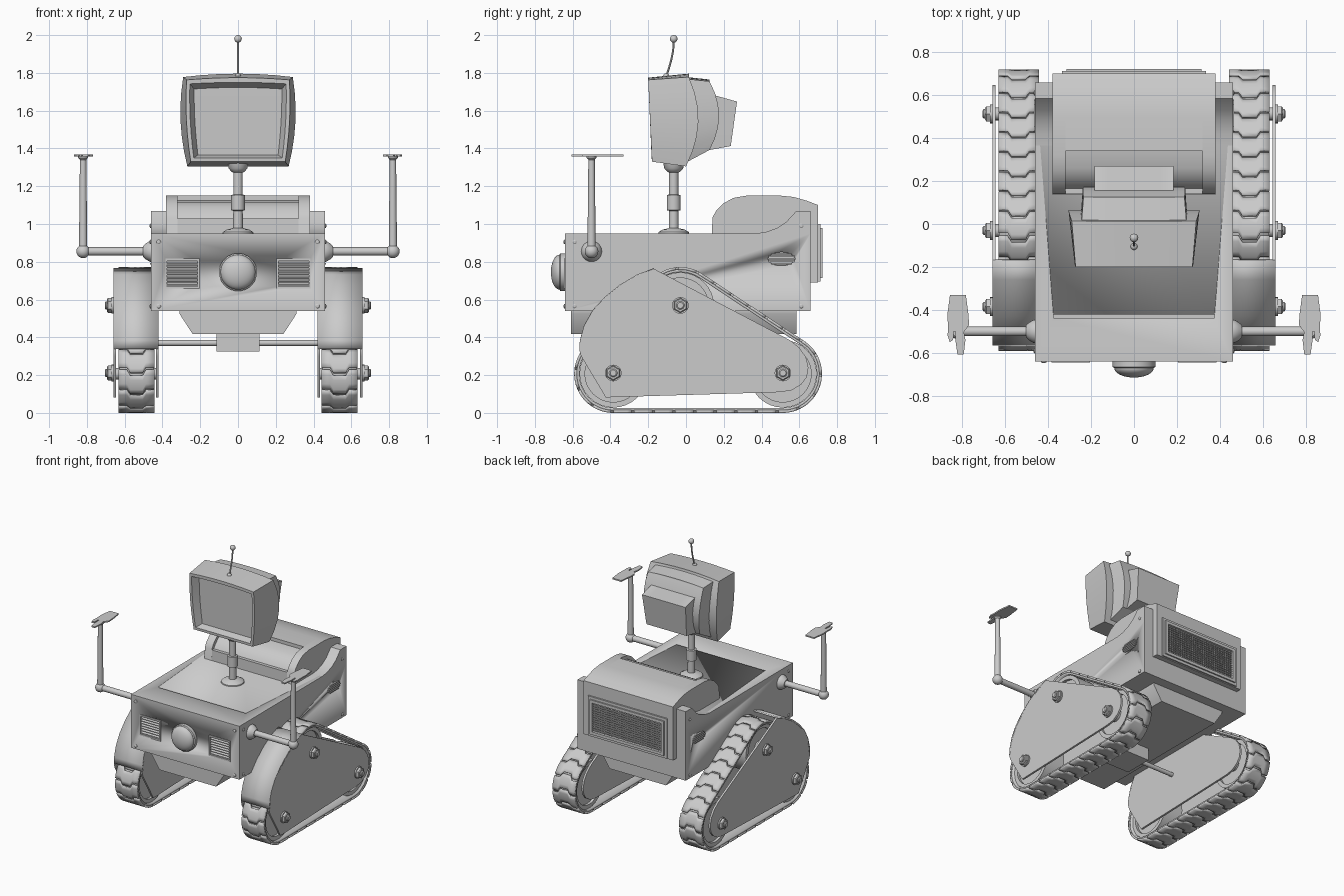
import bpy, bmesh
from math import sin, cos, pi, atan2, sqrt
from mathutils import Vector

if "Cube" in bpy.data.objects:
    bpy.data.objects.remove(bpy.data.objects["Cube"])


# ---------- helpers ----------
def finish(name, bm, mirror=False, thick=0, angle=0.6, recalc=True):
    if recalc:
        bmesh.ops.recalc_face_normals(bm, faces=bm.faces)
    me = bpy.data.meshes.new(name)
    bm.to_mesh(me)
    bm.free()
    ob = bpy.data.objects.new(name, me)
    bpy.context.collection.objects.link(ob)
    bpy.ops.object.select_all(action='DESELECT')
    ob.select_set(True)
    bpy.context.view_layer.objects.active = ob
    bpy.ops.object.shade_smooth_by_angle(angle=angle)
    if thick:
        m = ob.modifiers.new("thickness", 'SOLIDIFY')
        m.thickness, m.offset = thick, -1
    if mirror:
        ob.modifiers.new("mirror", 'MIRROR').use_mirror_merge = False
    return ob


def prism(bm, pts, lo, hi, axis='x'):
    put = {'x': lambda a, b, h: (h, a, b), 'y': lambda a, b, h: (a, h, b),
           'z': lambda a, b, h: (a, b, h)}[axis]
    A, B = ([bm.verts.new(put(a, b, h)) for a, b in pts] for h in (lo, hi))
    bm.faces.new(A)
    bm.faces.new(B[::-1])
    for i in range(len(pts)):
        j = (i + 1) % len(pts)
        bm.faces.new((A[i], B[i], B[j], A[j]))


def box(bm, x0, x1, y0, y1, z0, z1):
    prism(bm, [(x0, y0), (x1, y0), (x1, y1), (x0, y1)], z0, z1, 'z')


def lathe(bm, prof, at, axis=(0, 0, 1), n=24):
    rot = Vector((0, 0, 1)).rotation_difference(Vector(axis))
    rows = [[bm.verts.new(Vector(at) + rot @ Vector((r * cos(2 * pi * i / n), r * sin(2 * pi * i / n), h)))
             for i in range(n)] for r, h in prof]
    for a, b in zip(rows, rows[1:]):
        for i in range(n):
            j = (i + 1) % n
            bm.faces.new((a[i], a[j], b[j], b[i]))
    bmesh.ops.remove_doubles(bm, verts=[v for r in rows for v in r], dist=1e-5)


def rod(bm, r, h, at, axis=(0, 0, 1), n=16):
    lathe(bm, [(0, 0), (r, 0), (r, h), (0, h)], at, axis, n)


def arc(r, h, a0=0.0, a1=pi, c=0.0, n=10):
    return [(r * sin(a0 + (a1 - a0) * i / n), c - h * cos(a0 + (a1 - a0) * i / n)) for i in range(n + 1)]


def sheet(bm, rows):
    V = [[bm.verts.new(p) for p in r] for r in rows]
    for a, b in zip(V, V[1:]):
        for i in range(len(a) - 1):
            bm.faces.new((a[i], b[i], b[i + 1], a[i + 1]))


# ---------- body with recesses for vents and top slot ----------
oval = [(0.505 + 0.07 * cos(2 * pi * i / 24), 0.815 + 0.036 * sin(2 * pi * i / 24)) for i in range(24)]
bm = bmesh.new()
box(bm, -0.46, 0.46, -0.64, 0.66, 0.54, 0.95)
body = finish("body", bm)
bm = bmesh.new()
for s in (-1, 1):
    box(bm, s * 0.295 - 0.08, s * 0.295 + 0.08, -0.7, -0.615, 0.67, 0.805)
    prism(bm, oval, s * 0.44, s * 0.5)
box(bm, -0.375, 0.375, -0.438, -0.422, 0.92, 1.0)
cutter = finish("cutter", bm)
cutter.hide_render = True
mod = body.modifiers.new("recess", 'BOOLEAN')
mod.operation, mod.object, mod.solver = 'DIFFERENCE', cutter, 'EXACT'
bpy.context.view_layer.objects.active = body
bpy.ops.object.modifier_apply(modifier=mod.name)
bpy.data.objects.remove(cutter)

# rear side fins
bm = bmesh.new()
prism(bm, [(0.35, 0.948), (0.42, 0.957), (0.48, 0.978), (0.53, 1.01), (0.585, 1.07), (0.66, 1.07), (0.66, 0.948)],
      0.38, 0.46)
finish("rear_fin", bm, True)

# front and side vents
bm = bmesh.new()
for x0, x1, z0, z1 in ((0.205, 0.385, 0.805, 0.817), (0.205, 0.385, 0.658, 0.67),
                       (0.205, 0.215, 0.67, 0.805), (0.375, 0.385, 0.67, 0.805)):
    box(bm, x0, x1, -0.645, -0.63, z0, z1)
for i in range(7):
    z = 0.675 + i * 0.0185
    prism(bm, [(-0.642, z), (-0.642, z + 0.004), (-0.617, z + 0.014), (-0.617, z + 0.01)], 0.21, 0.38)
finish("front_vent", bm, True)
bm = bmesh.new()
for i in range(5):
    z = -0.026 + i * 0.013
    w = 0.07 * sqrt(1 - (z / 0.036) ** 2) + 0.004
    box(bm, 0.44, 0.466, 0.505 - w, 0.505 + w, 0.811 + z, 0.819 + z)
finish("side_vent", bm, True)

# corner screws
bm = bmesh.new()
screw = [(0.012, 0), (0.012, 0.004), (0.006, 0.008), (0, 0.008)]
for z in (0.565, 0.905):
    lathe(bm, screw, (0.42, -0.64, z), (0, -1, 0), 12)
for y, z in ((-0.59, 0.565), (-0.59, 0.905), (0.61, 0.565), (0.61, 0.99)):
    lathe(bm, screw, (0.46, y, z), (1, 0, 0), 12)
finish("screws", bm, True)

# front lamp
bm = bmesh.new()
lathe(bm, [(0, 0), (0.1, 0), (0.1, 0.03), (0.093, 0.035)] + arc(0.092, 0.045, pi / 2, pi, 0.035),
      (0, -0.635, 0.745), (0, -1, 0), 36)
finish("front_lamp", bm)

# belly, axle block, cross axle
bm = bmesh.new()
prism(bm, [(-0.31, 0.545), (0.31, 0.545), (0.31, 0.525), (0.24, 0.417), (-0.24, 0.417), (-0.31, 0.525)],
      -0.61, 0.585, 'y')
finish("belly", bm)
bm = bmesh.new()
box(bm, -0.115, 0.115, -0.2, 0.02, 0.325, 0.42)
rod(bm, 0.016, 0.86, (-0.43, -0.09, 0.37), (1, 0, 0))
finish("cross_axle", bm)

# rear hood: full ends, recessed middle
hood = [(0.14, 1.035), (0.16, 1.07), (0.2, 1.11), (0.25, 1.138), (0.32, 1.15)]
tail = [(0.5, 1.15), (0.57, 1.143), (0.64, 1.123), (0.7, 1.1), (0.7, 0.69), (0.13, 0.69)]
inset = [(0.14, 1.03), (0.165, 1.03), (0.18, 1.055), (0.215, 1.09), (0.26, 1.113), (0.34, 1.125), (0.34, 1.15)]
bm = bmesh.new()
for s in (-1, 1):
    prism(bm, hood + tail, s * 0.32, s * 0.38)
prism(bm, inset + tail, -0.32, 0.32)
finish("rear_hood", bm)

# rear grille
bm = bmesh.new()
for k, y1 in ((0, 0.712), (0.02, 0.722)):
    x, z0, z1, t = 0.335 - k, 0.695 + k, 1.0 - k, 0.022
    box(bm, -x, x, 0.69, y1, z1 - t, z1)
    box(bm, -x, x, 0.69, y1, z0, z0 + t)
    for s in (-1, 1):
        box(bm, s * x, s * (x - t), 0.69, y1, z0 + t, z1 - t)
for i in range(13):
    z = 0.744 + i * 0.0168
    box(bm, -0.294, 0.294, 0.698, 0.711, z, z + 0.007)
for i in range(29):
    x = -0.28 + i * 0.02
    box(bm, x - 0.002, x + 0.002, 0.698, 0.706, 0.735, 0.96)
finish("rear_grille", bm)

# ---------- tracks ----------
R = 0.195
hubs = [Vector(p) for p in ((-0.385, 0.207), (0.513, 0.207), (-0.03, 0.565))]
dirs = [(hubs[(i + 1) % 3] - hubs[i]) for i in range(3)]
angs = [atan2(-d.x, d.y) for d in dirs]
turns = [(angs[(i + 1) % 3] - angs[i]) % (2 * pi) for i in range(3)]
total = sum(d.length for d in dirs) + 2 * pi * R


def on_track(s, r):
    """Point at distance s round the belt, r away from the hub hull."""
    s %= total
    for i in range(3):
        L = dirs[i].length
        if s <= L:
            c, a = hubs[i] + dirs[i] * (s / L), angs[i]
            break
        s -= L
        if s <= turns[i] * R:
            c, a = hubs[(i + 1) % 3], angs[i] + s / R
            break
        s -= turns[i] * R
    return c.x + r * cos(a), c.y + r * sin(a)


bm = bmesh.new()
sheet(bm, [[(x, *on_track(total * i / 120, R)) for x in (0.447, 0.628)] for i in range(121)])
bmesh.ops.remove_doubles(bm, verts=bm.verts, dist=1e-5)
finish("track_belt", bm, True, 0.015, recalc=False)

# interlocking tread pads
bm = bmesh.new()
count = 30
pitch = total / count
cols = [(0.443, 0), (0.487, 0), (0.505, 0.03), (0.57, 0.03), (0.588, 0), (0.632, 0)]
for k in range(count):
    sheet(bm, [[(x, *on_track(k * pitch + sh + (pitch - 0.012) * t / 4, 0.207)) for x, sh in cols] for t in range(5)])
finish("track_treads", bm, True, 0.014, recalc=False)

bm = bmesh.new()
for h in hubs:
    lathe(bm, [(0, 0), (0.05, 0), (0.05, 0.02), (0.15, 0.02), (0.15, 0), (0.179, 0),
               (0.179, 0.15), (0.15, 0.15), (0.15, 0.13), (0.05, 0.13), (0.05, 0.15), (0, 0.15)],
          (0.462, h.x, h.y), (1, 0, 0), 32)
    rod(bm, 0.03, 0.22, (0.43, h.x, h.y), (1, 0, 0))
finish("track_wheels", bm, True)

# side plates and front fender
brow = [(-0.17, 0.763), (-0.26, 0.728), (-0.35, 0.675), (-0.43, 0.61), (-0.495, 0.54), (-0.54, 0.46),
        (-0.562, 0.38), (-0.565, 0.335)]
rest = [(-0.555, 0.3), (-0.425, 0.082), (0.5, 0.11), (0.56, 0.12), (0.61, 0.15), (0.64, 0.19), (0.648, 0.24),
        (0.635, 0.295), (0.6, 0.345), (0.55, 0.385)]
bm = bmesh.new()
prism(bm, brow + rest, 0.42, 0.435)
prism(bm, brow + rest, 0.645, 0.66)
finish("track_side_plates", bm, True)
bm = bmesh.new()
sheet(bm, [[(x, y, z) for x in (0.42, 0.66)] for y, z in
           [(y, z + 0.004) for y, z in brow]])
finish("track_fender", bm, True, 0.012, recalc=False)

# hub bolts
bm = bmesh.new()
for h in hubs:
    at = (0.658, h.x, h.y + 0.004)
    rod(bm, 0.044, 0.012, at, (1, 0, 0), 20)
    lathe(bm, [(0.04, 0.01), (0.04, 0.03), (0.034, 0.035), (0, 0.035)], at, (1, 0, 0), 6)
    lathe(bm, [(0.022, 0.03), (0.022, 0.042), (0.016, 0.047), (0, 0.047)], at, (1, 0, 0), 14)
finish("hub_bolts", bm, True)

# ---------- arms ----------
bm = bmesh.new()
lathe(bm, [(0.055, 0), (0.053, 0.012), (0.042, 0.03), (0.028, 0.045), (0, 0.045)], (0.458, -0.5, 0.855), (1, 0, 0))
rod(bm, 0.022, 0.36, (0.46, -0.5, 0.855), (1, 0, 0))
lathe(bm, arc(0.036, 0.036), (0.82, -0.5, 0.855), (1, 0, 0))
lathe(bm, [(0, 0), (0.022, 0), (0.017, 0.48), (0.026, 0.49), (0.026, 0.5), (0, 0.5)], (0.82, -0.5, 0.86))
finish("arm", bm, True)
bm = bmesh.new()
for pts in ([(0.783, -0.33), (0.857, -0.33), (0.869, -0.42), (0.866, -0.48), (0.845, -0.5), (0.79, -0.5),
             (0.768, -0.47), (0.771, -0.42)],
            [(0.795, -0.49), (0.83, -0.49), (0.832, -0.54), (0.822, -0.607), (0.793, -0.607), (0.785, -0.54)],
            [(0.84, -0.49), (0.866, -0.48), (0.868, -0.52), (0.858, -0.55), (0.842, -0.54)]):
    prism(bm, pts, 1.357, 1.367, 'z')
finish("hand", bm, True)

# ---------- neck ----------
bm = bmesh.new()
lathe(bm, [(0, 0.945), (0.083, 0.945), (0.08, 0.957), (0.06, 0.97), (0.026, 0.978), (0.025, 1.07), (0.036, 1.073),
           (0.036, 1.153), (0.025, 1.156), (0.025, 1.272), (0.035, 1.277), (0.05, 1.295), (0.056, 1.325), (0, 1.325)],
      (0, -0.065, 0))
finish("neck", bm)


# ---------- head ----------
def ring(bm, yt, yb, by, wt, wb, bw, zt, zb, crown, n=6):
    side = []
    for i in range(n + 1):
        v = i / n
        q = 4 * v * (1 - v)
        side.append((wb + (wt - wb) * v + bw * q, yb + (yt - yb) * v + by * q, zb + (zt - zb) * v))
    top = [(wt * t, yt, zt + crown * (1 - t * t)) for t in (2 / 3, 1 / 3, 0, -1 / 3, -2 / 3)]
    return [bm.verts.new(p) for p in side + top + [(-x, y, z) for x, y, z in side[::-1]]]


def shell(name, *specs):
    bm = bmesh.new()
    rings = [ring(bm, *s) for s in specs]
    for a, b in zip(rings, rings[1:]):
        for i in range(len(a)):
            j = (i + 1) % len(a)
            bm.faces.new((a[i], a[j], b[j], b[i]))
    for r in (rings[0], rings[-1]):
        for j in range(6):
            bm.faces.new((r[j], r[j + 1], r[17 - j], r[18 - j]))
        bm.faces.new(r[6:13])
    finish(name, bm, angle=0.5)


shell("head_screen",
      (-0.14, -0.13, 0, 0.232, 0.212, 0.006, 1.715, 1.365, 0.008),
      (-0.199, -0.182, 0, 0.255, 0.234, 0.008, 1.742, 1.35, 0.008),
      (-0.2, -0.18, 0, 0.272, 0.25, 0.012, 1.763, 1.33, 0.012),
      (0.015, 0.0, 0.058, 0.29, 0.268, 0.025, 1.778, 1.305, 0.018))
shell("head_casing",
      (0.0, -0.01, 0.03, 0.245, 0.225, 0.012, 1.768, 1.32, 0.01),
      (0.125, 0.125, 0.05, 0.235, 0.205, 0.015, 1.755, 1.392, 0.01))
shell("head_back",
      (0.12, 0.09, 0, 0.185, 0.17, 0, 1.69, 1.385, 0),
      (0.27, 0.237, 0, 0.185, 0.17, 0, 1.648, 1.413, 0))

# ---------- antenna ----------
bm = bmesh.new()
lathe(bm, arc(0.016, 0.014), (0, -0.105, 1.784), n=16)
path = [Vector((0, -0.105 + 0.04 * sin(pi / 2 * t / 8), 1.78 + 0.19 * t / 8)) for t in range(9)]
for a, b in zip(path, path[1:]):
    rod(bm, 0.0055, (b - a).length + 0.001, a, b - a, 10)
lathe(bm, arc(0.02, 0.02), (0, -0.065, 1.98), n=20)
finish("antenna", bm)
